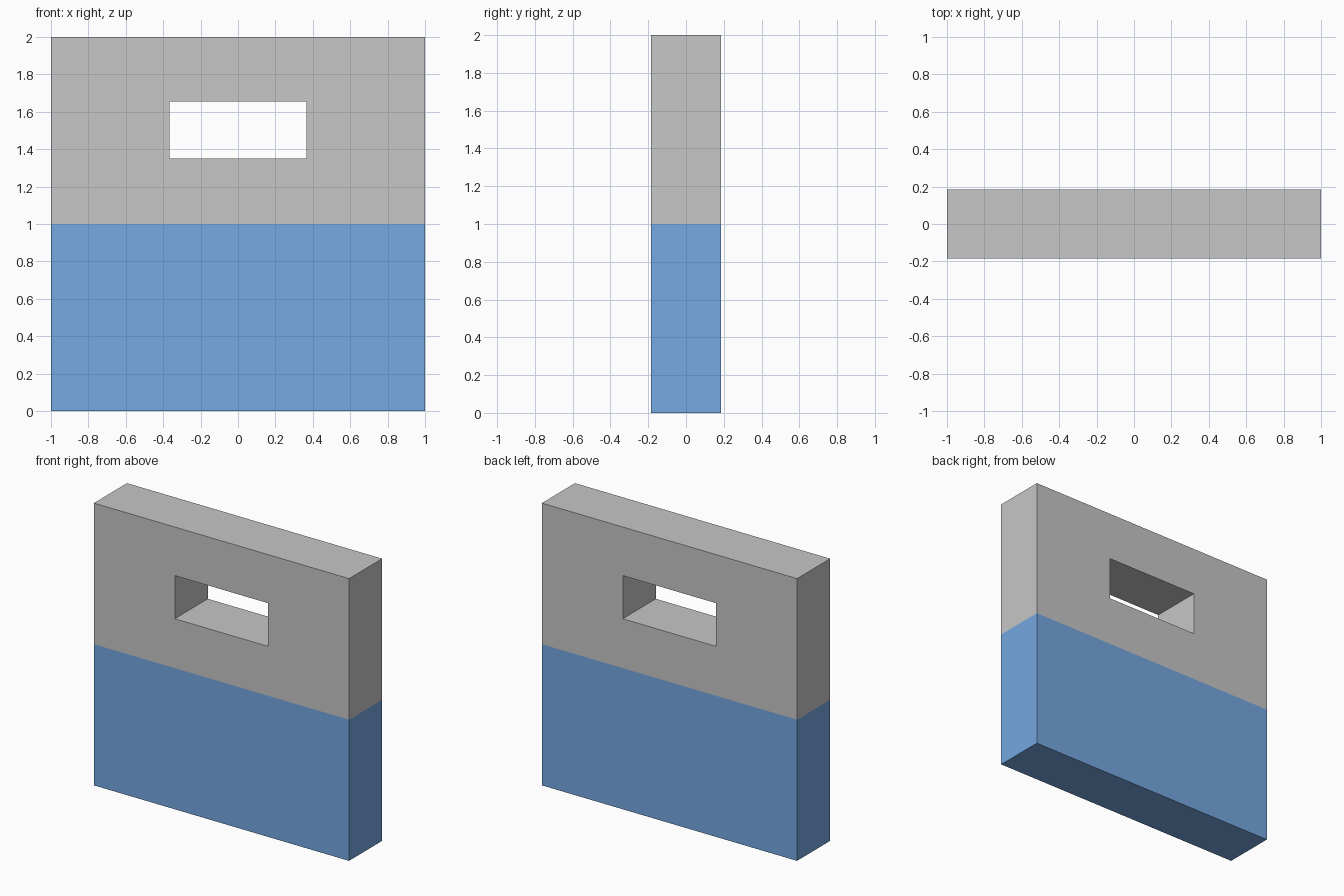
import bpy, bmesh
from mathutils import Matrix, Vector

if "Cube" in bpy.data.objects:
    bpy.data.objects.remove(bpy.data.objects["Cube"])

WIDTH, DEPTH, HEIGHT = 2.0, 0.37, 2.0
SPLIT = 1.0                          # colour change height
WIN_X, WIN_LOW, WIN_HIGH = 0.366, 1.35, 1.656


def flat_material(name, rgb):
    mat = bpy.data.materials.new(name)
    mat.diffuse_color = (*rgb, 1.0)
    mat.use_nodes = True
    mat.node_tree.nodes["Principled BSDF"].inputs["Base Color"].default_value = mat.diffuse_color
    return mat


# Solid wall slab standing on the ground
bm = bmesh.new()
bmesh.ops.create_cube(bm, size=1.0, matrix=Matrix.Translation((0, 0, HEIGHT / 2))
                      @ Matrix.Diagonal((WIDTH, DEPTH, HEIGHT, 1)))

# Cut lines for the colour split and the window borders
cuts = [((0, 0, z), (0, 0, 1)) for z in (SPLIT, WIN_LOW, WIN_HIGH)]
cuts += [((x, 0, 0), (1, 0, 0)) for x in (-WIN_X, WIN_X)]
for co, no in cuts:
    bmesh.ops.bisect_plane(bm, geom=bm.verts[:] + bm.edges[:] + bm.faces[:],
                           plane_co=Vector(co), plane_no=Vector(no))

# Window opening: remove the front and back panes, then join their rims
panes = []
for f in bm.faces:
    c = f.calc_center_median()
    if abs(f.normal.y) > 0.9 and abs(c.x) < WIN_X and WIN_LOW < c.z < WIN_HIGH:
        panes.append(f)
rims = [e for f in panes for e in f.edges]
bmesh.ops.delete(bm, geom=panes, context='FACES_ONLY')
bmesh.ops.bridge_loops(bm, edges=rims)
bmesh.ops.recalc_face_normals(bm, faces=bm.faces[:])

# Blue lower half, grey upper half
for f in bm.faces:
    f.material_index = 0 if f.calc_center_median().z < SPLIT else 1

mesh = bpy.data.meshes.new("window_wall")
bm.to_mesh(mesh)
bm.free()
mesh.materials.append(flat_material("blue paint", (0.178, 0.392, 0.753)))
mesh.materials.append(flat_material("grey plaster", (0.57, 0.57, 0.57)))
bpy.context.collection.objects.link(bpy.data.objects.new("window_wall", mesh))
